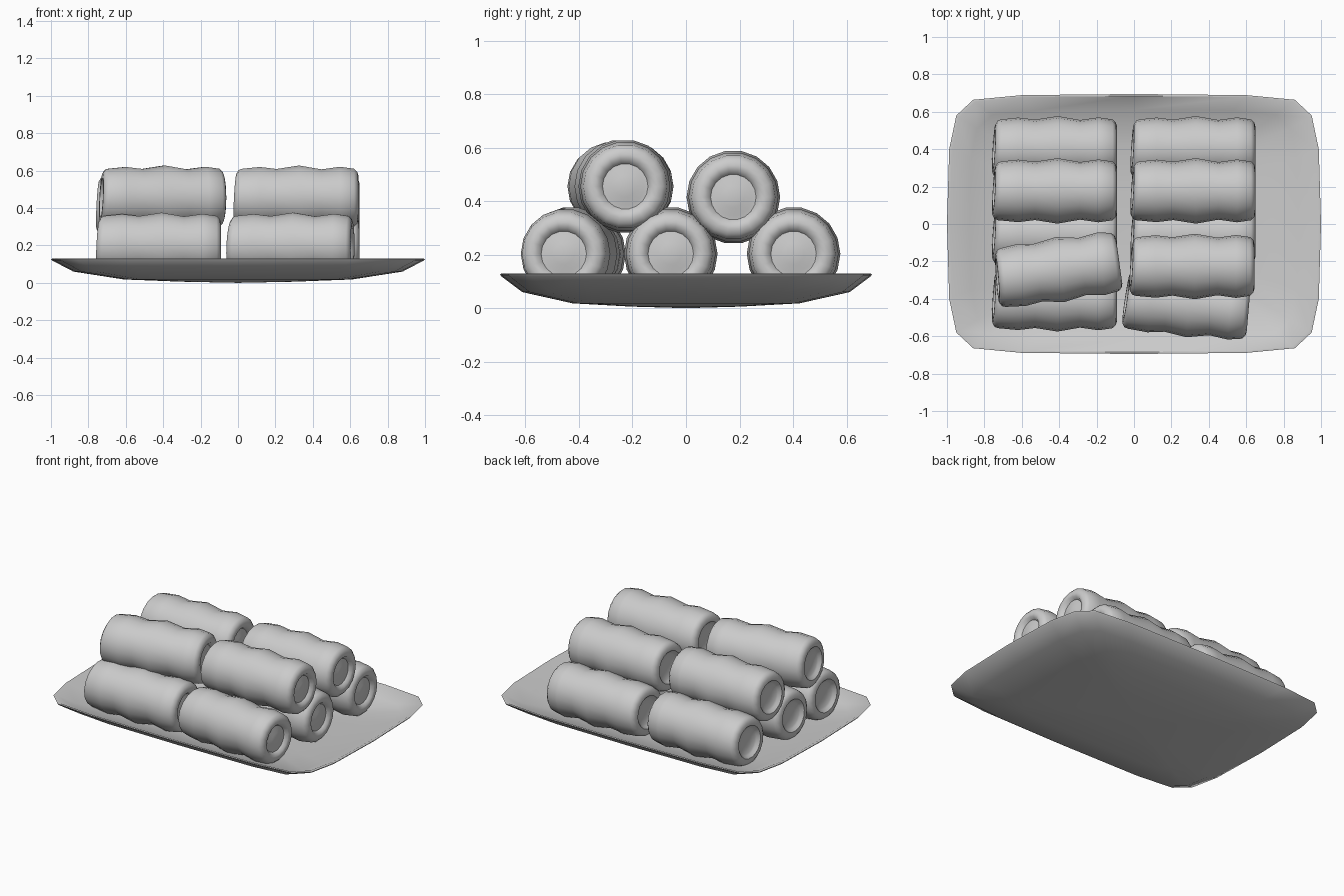
import bpy, bmesh
from math import sin, cos, pi, radians

if "Cube" in bpy.data.objects:
    bpy.data.objects.remove(bpy.data.objects["Cube"])


def finish(name, bm, angle=45):
    bmesh.ops.recalc_face_normals(bm, faces=bm.faces)
    mesh = bpy.data.meshes.new(name)
    bm.to_mesh(mesh)
    bm.free()
    ob = bpy.data.objects.new(name, mesh)
    bpy.context.collection.objects.link(ob)
    bpy.ops.object.select_all(action='DESELECT')
    bpy.context.view_layer.objects.active = ob
    ob.select_set(True)
    bpy.ops.object.shade_smooth_by_angle(angle=radians(angle))
    return ob


def loft(rings, tip_start, tip_end):
    """Skin closed rings of points and close both ends with a fan."""
    bm = bmesh.new()
    vr = [[bm.verts.new(p) for p in r] for r in rings]
    n = len(vr[0])
    for a, b in zip(vr, vr[1:]):
        for i in range(n):
            j = (i + 1) % n
            bm.faces.new((a[i], a[j], b[j], b[i]))
    for tip, r in ((tip_start, vr[0]), (tip_end, vr[-1])):
        t = bm.verts.new(tip)
        for i in range(n):
            bm.faces.new((t, r[i], r[(i + 1) % n]))
    return bm


# serving plate: rounded rectangle outline, shallow dish section
quarter = [(1, 0), (.988, .4), (.95, .58), (.86, .664), (.6, .689), (0, .695)]
outline = (quarter
           + [(-x, y) for x, y in quarter[-2::-1]]
           + [(-x, -y) for x, y in quarter[1:]]
           + [(x, -y) for x, y in quarter[-2:0:-1]])
section = [(.3, .006), (.61, .018), (.88, .06), (.995, .12), (1, .128),
           (.985, .13), (.88, .08), (.61, .038), (.3, .027)]
finish("plate", loft([[(x * s, y * s, z) for x, y in outline] for s, z in section],
                     (0, 0, 0), (0, 0, .024)))

# roll profile along its axis: (distance from left end, radius)
profile = [(.03, .045), (.022, .08), (.016, .09), (0, .105), (0, .13), (.012, .15),
           (.03, .157), (.13, .167), (.22, .156), (.34, .175), (.46, .154),
           (.56, .168), (.635, .157), (.652, .14), (.658, .12), (.655, .10),
           (.635, .085), (.637, .07), (.645, .04)]
LENGTH, SIDES = .658, 18


def roll(name, x, y, z, turn=0):
    rings = []
    for u, r in profile:
        tilt = max(0, 1 - u / .13)      # left end is cut slightly askew
        ring = []
        for k in range(SIDES):
            a = 2 * pi * k / SIDES
            dy, dz = r * cos(a), r * sin(a)
            ring.append((u - LENGTH / 2 + tilt * (.06 * dy + .05 * dz), dy, dz))
        rings.append(ring)
    ob = finish(name, loft(rings, (.03 - LENGTH / 2, 0, 0), (.648 - LENGTH / 2, 0, 0)))
    ob.location = (x, y, z)
    ob.rotation_euler.z = radians(turn)


# bottom layer of six rolls, top layer of four
LEFT, RIGHT = -.42, .32
for side, x in (("left", LEFT), ("right", RIGHT)):
    roll(f"lower_roll_back_{side}", x, .402, .203)
    roll(f"lower_roll_middle_{side}", x, -.057, .203)
    roll(f"upper_roll_back_{side}", x, .177, .415)
roll("lower_roll_front_left", LEFT, -.40, .203)
roll("lower_roll_front_right", .285, -.43, .203, -5)
roll("upper_roll_front_left", -.405, -.245, .455, 8)
roll("upper_roll_front_right", .315, -.227, .455)
